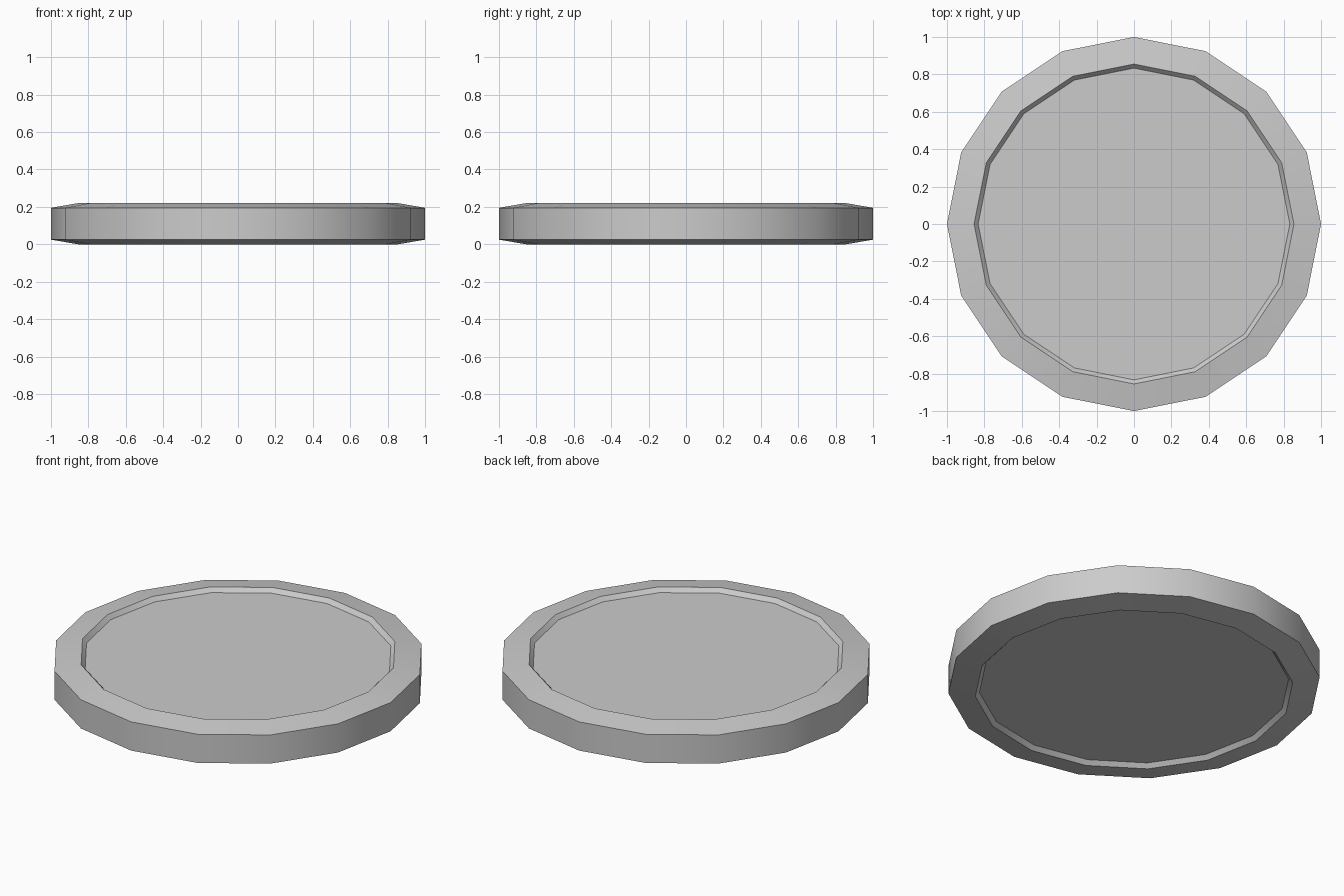
import bpy, bmesh, math

if "Cube" in bpy.data.objects:
    bpy.data.objects.remove(bpy.data.objects["Cube"])

SIDES = 16
MID = 0.11  # mid-height of the disc

# Half profile (radius, height above mid-plane): outer edge, raised rim, recessed face
half = [(1.0, 0.085), (0.855, 0.11), (0.833, 0.086)]
profile = [(r, MID - h) for r, h in reversed(half)] + [(r, MID + h) for r, h in half]

# Coin disc: stack of rings joined by quads, capped by flat recessed faces
bm = bmesh.new()
rings = []
for r, z in profile:
    rings.append([bm.verts.new((r * math.cos(2 * math.pi * i / SIDES),
                                r * math.sin(2 * math.pi * i / SIDES), z))
                  for i in range(SIDES)])
for a, b in zip(rings, rings[1:]):
    for i in range(SIDES):
        j = (i + 1) % SIDES
        bm.faces.new((a[i], a[j], b[j], b[i]))
bm.faces.new(rings[0][::-1])
bm.faces.new(rings[-1])
bmesh.ops.recalc_face_normals(bm, faces=bm.faces)

mesh = bpy.data.meshes.new("coin_disc")
bm.to_mesh(mesh)
bm.free()
disc = bpy.data.objects.new("coin_disc", mesh)
bpy.context.collection.objects.link(disc)

# Smooth around the circumference, crisp rim edges
bpy.context.view_layer.objects.active = disc
disc.select_set(True)
bpy.ops.object.shade_smooth_by_angle(angle=math.radians(30))
